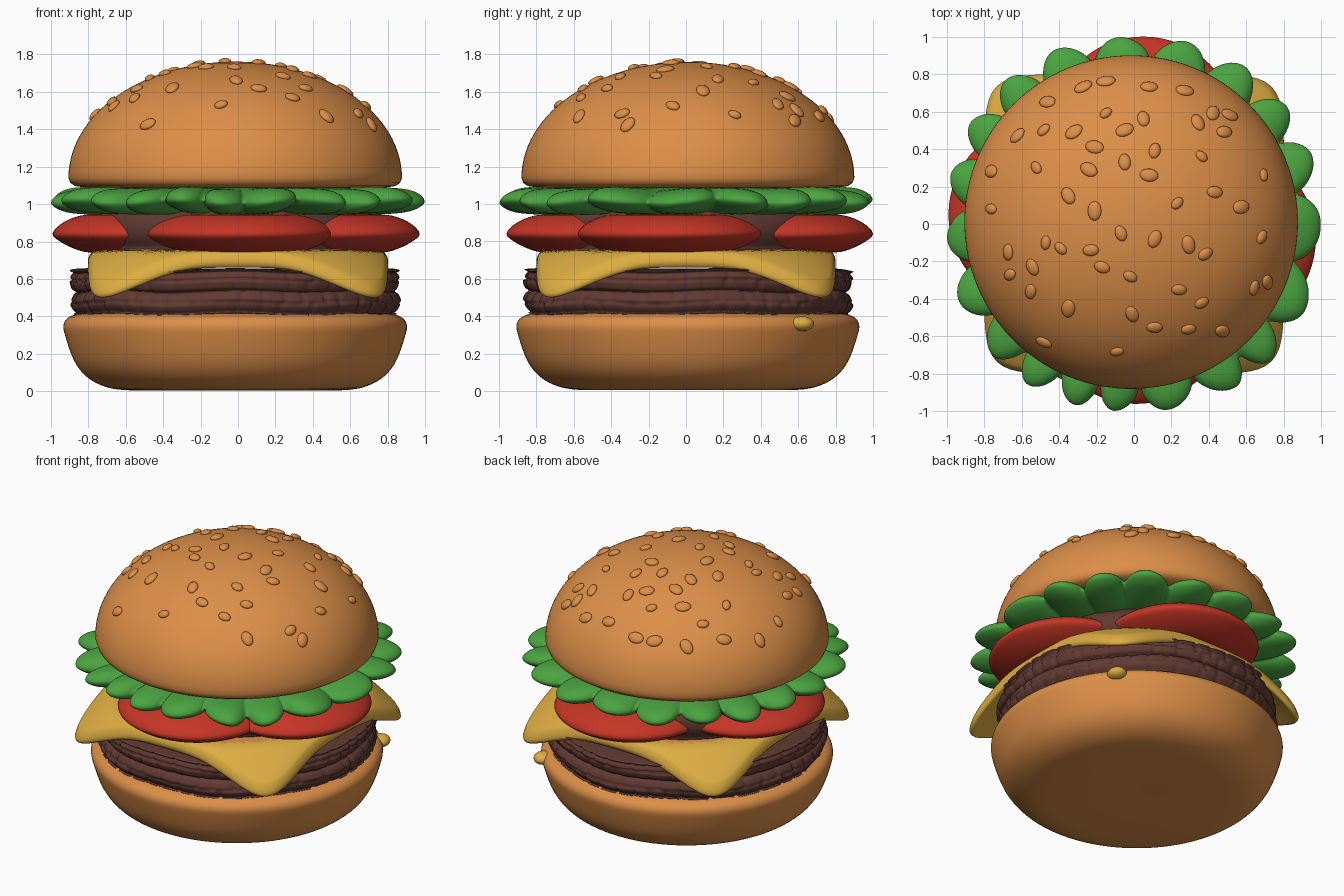
import bpy, bmesh, math, random
from mathutils import Vector, Matrix

if "Cube" in bpy.data.objects:
    bpy.data.objects.remove(bpy.data.objects["Cube"])

random.seed(4)
CX, CY = -0.015, 0.01          # centre line of the stack


def material(name, rgb):
    m = bpy.data.materials.new(name)
    m.diffuse_color = (*rgb, 1)
    m.use_nodes = True
    m.node_tree.nodes["Principled BSDF"].inputs["Base Color"].default_value = m.diffuse_color
    return m


BUN = material("toasted bun", (0.72, 0.275, 0.065))
MEAT = material("grilled brown", (0.12, 0.042, 0.032))
CHEESE = material("cheese yellow", (0.73, 0.42, 0.055))
RED = material("tomato red", (0.56, 0.036, 0.019))
GREEN = material("lettuce green", (0.07, 0.37, 0.052))


def finish(name, bm, mats, centre=(CX, CY, 0)):
    bmesh.ops.remove_doubles(bm, verts=bm.verts, dist=1e-5)
    bmesh.ops.recalc_face_normals(bm, faces=bm.faces)
    for f in bm.faces:
        f.smooth = True
    me = bpy.data.meshes.new(name)
    bm.to_mesh(me)
    bm.free()
    for m in mats:
        me.materials.append(m)
    ob = bpy.data.objects.new(name, me)
    ob.location = centre
    bpy.context.collection.objects.link(ob)
    return ob


def spline(pts, steps):
    """Catmull-Rom curve through a profile."""
    p = [Vector(q) for q in [pts[0], *pts, pts[-1]]]
    out = []
    for a, b, c, d in zip(p, p[1:], p[2:], p[3:]):
        for s in range(steps):
            t = s / steps
            out.append(0.5 * (2 * b + (c - a) * t + (2 * a - 5 * b + 4 * c - d) * t * t
                              + (3 * b - a - 3 * c + d) * t ** 3))
    return out + [p[-1]]


def lathe(name, pts, mat, segs=96, steps=4, warp=None, centre=(CX, CY, 0)):
    """Spin a bottom-to-top profile; warp(angle, r, z) may reshape it."""
    bm = bmesh.new()
    rings = []
    for r, z in (spline(pts, steps) if steps > 1 else pts):
        ring = []
        for j in range(segs):
            a = math.tau * j / segs
            rr, zz = warp(a, r, z) if warp else (r, z)
            rr = max(rr, 0)
            ring.append(bm.verts.new((rr * math.cos(a), rr * math.sin(a), zz)))
        rings.append(ring)
    for lo, hi in zip(rings, rings[1:]):
        for j in range(segs):
            k = (j + 1) % segs
            bm.faces.new((lo[j], lo[k], hi[k], hi[j]))
    return finish(name, bm, [mat], centre)


# Bottom bun
lathe("bottom_bun", [(0, .005), (.45, .005), (.62, .01), (.72, .035), (.80, .085), (.86, .165),
                     (.905, .29), (.915, .36), (.87, .405), (.75, .42), (.4, .425), (0, .425)], BUN)

# Patty: two bulging layers broken by brick-like cracks
joints = []
for row in range(4):
    a, cuts = 0, []
    while a < math.tau:
        cuts.append(a)
        a += random.uniform(.10, .22)
    joints.append(cuts)


def crack(a, r, z):
    if r < .7:
        return r, z
    row = min(3, max(0, int((z - .41) / .0615)))
    near = min(abs(a - c) for c in joints[row])
    r -= .016 * max(0, 1 - near / .018)
    line = min(abs(z - .475), abs(z - .595))
    r -= .012 * max(0, 1 - line / .01)
    return r + .006 * math.sin(5 * a + 2 * row), z + .006 * math.sin(7 * a)


lathe("patty", [(0, .41), (.78, .41), (.85, .422), (.882, .47), (.868, .515), (.848, .533),
                (.868, .55), (.88, .595), (.862, .63), (.80, .652), (0, .655)],
      MEAT, 320, 5, crack)


# Cheese slice: rounded square with drooping corners
def droop(a, r, z):
    n = 8
    edge = .8 / (abs(math.cos(a)) ** n + abs(math.sin(a)) ** n) ** (1 / n)
    r *= edge
    d = r - .82
    return r, z - .85 * (d + math.sqrt(d * d + .0012)) / 2 + .005


cheese = lathe("cheese_slice", [(0, .66), (.6, .66), (.8, .66), (.95, .66), (.985, .668), (1, .70),
                                (.985, .735), (.95, .748), (.8, .752), (.6, .755), (0, .755)],
               CHEESE, 160, 4, droop)
cheese.location = (0, 0, 0)
cheese.data.materials.append(BUN)
for f in cheese.data.polygons:      # warm tinted area on top, under the tomatoes
    if f.normal.z > .5 and Vector(f.center[:2]).length < .75:
        f.material_index = 1

# Melted drop on the bottom bun
bm = bmesh.new()
bmesh.ops.create_uvsphere(bm, u_segments=20, v_segments=12, radius=1,
                          matrix=Matrix.Diagonal((.06, .065, .04, 1)))
finish("cheese_drip", bm, [CHEESE], (.66, .62, .36))

# Brown layer seen between the tomato slices
lathe("inner_layer", [(0, .74), (.62, .74), (.70, .78), (.73, .86), (.70, .94), (.6, .965), (0, .965)], MEAT)

# Four tomato slices
for name, x, y in (("front", .01, -.46), ("back", .05, .50), ("left", -.49, .05), ("right", .47, -.08)):
    lathe("tomato_" + name, [(0, -.10), (.28, -.10), (.38, -.08), (.46, -.04), (.5, 0),
                             (.46, .05), (.38, .09), (.28, .105), (0, .105)],
          RED, 64, 3, centre=(x, y, .84))

# Lettuce: scalloped leaf, lobe tips at these angles
tips = [0, 21, 37.5, 55, 74, 94, 114, 131.5, 148.5, 165, 184, 203.5, 223, 236.5, 252, 264,
        280, 302, 315, 333.5, 360]


def ruffle(a, r, z):
    d = math.degrees(a)
    i = max(k for k in range(20) if tips[k] <= d + 1e-6)
    t = (d - tips[i]) / (tips[i + 1] - tips[i])
    lobe = abs(math.cos(math.pi * t)) ** .6
    edge = .86 + .135 * lobe + .035 * abs(math.sin(2 * a)) * lobe
    w = max(0, min(1, (r - .6) / .3))
    z = 1.02 + (z - 1.02) * (1 - w * .4 * (1 - lobe)) + .012 * w * math.sin(9 * a)
    return r * edge, z


lathe("lettuce", [(0, .945), (.6, .945), (.8, .95), (.92, .965), (.98, .99), (1, 1.015),
                  (.98, 1.045), (.92, 1.072), (.8, 1.085), (.6, 1.085), (0, 1.09)],
      GREEN, 360, 3, ruffle, centre=(0, 0, 0))


# Top bun: low elliptical dome with a rounded lower lip
def dome(r):
    return 1.14 + .62 * math.sqrt(max(0, 1 - (r / .89) ** 2))


arc = [(.89 * math.cos(t), 1.14 + .62 * math.sin(t))
       for t in [math.pi / 2 * k / 28 for k in range(29)]]
lathe("top_bun", [(0, 1.082), (.5, 1.084), (.8, 1.088), (.855, 1.096), (.88, 1.113)] + arc,
      BUN, 128, 1)

# Sesame seeds lying on the dome
spots = [(-.27, .73), (-.15, .76), (.08, .73), (.27, .71), (-.46, .65), (-.15, .59), (.05, .56),
         (-.62, .47), (-.48, .5), (-.32, .49), (-.05, .5), (.34, .54), (.42, .59), (.51, .58),
         (.48, .49), (-.21, .41), (.11, .39), (.36, .36), (-.05, .33), (-.24, .29), (-.52, .3),
         (-.76, .28), (.69, .26), (.08, .26), (.43, .17), (-.35, .15), (-.76, .08), (-.21, .07),
         (.23, .11), (.57, .09), (-.07, -.05), (.11, -.08), (.29, -.11), (.68, -.07), (.38, -.16),
         (-.47, -.1), (-.39, -.13), (-.23, -.14), (-.67, -.15), (-.54, -.23), (-.66, -.27),
         (-.55, -.36), (-.17, -.23), (-.02, -.28), (.24, -.35), (-.35, -.45), (-.01, -.48),
         (.36, -.42), (.11, -.55), (.29, -.56), (.47, -.57), (.64, -.34), (.71, -.31),
         (-.48, -.63), (-.09, -.68)]
bm = bmesh.new()
for x, y in spots:
    x, y = x - CX, y - CY
    r = math.hypot(x, y)
    z = dome(r)
    normal = Vector((x / .89 ** 2, y / .89 ** 2, (z - 1.14) / .62 ** 2)).normalized()
    size = random.uniform(.75, 1.1)
    mat = (Matrix.Translation(Vector((x, y, z)) + normal * .004)
           @ normal.to_track_quat('Z', 'Y').to_matrix().to_4x4()
           @ Matrix.Rotation(random.uniform(0, math.pi), 4, 'Z')
           @ Matrix.Diagonal((.048 * size, .034 * size, .018, 1)))
    bmesh.ops.create_uvsphere(bm, u_segments=14, v_segments=8, radius=1, matrix=mat)
finish("sesame_seeds", bm, [BUN])
